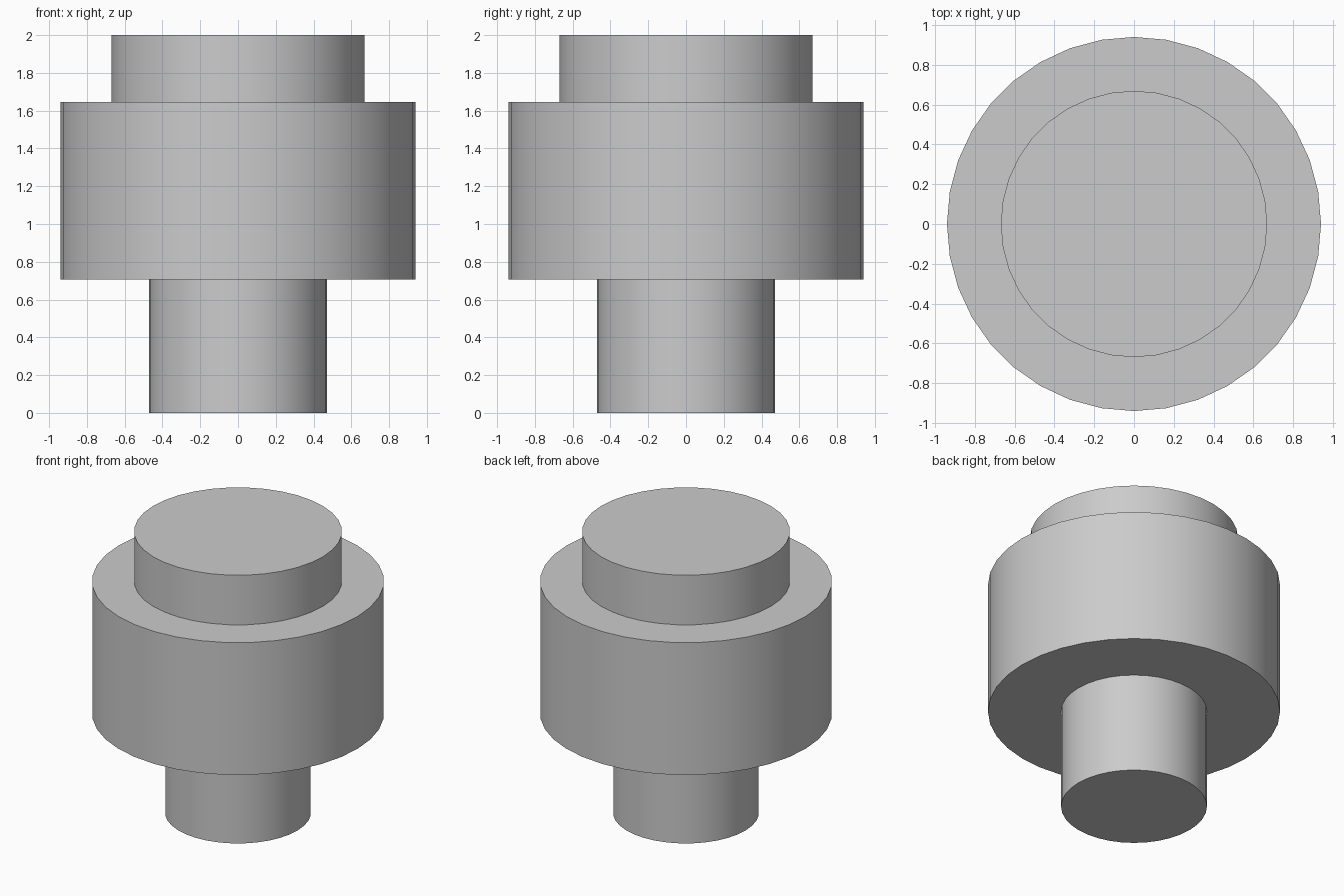
import bpy
import math

if "Cube" in bpy.data.objects:
    bpy.data.objects.remove(bpy.data.objects["Cube"])

SIDES = 36


def disc(name, radius, bottom, top):
    """Upright cylinder between two heights, rounded wall with sharp rims."""
    bpy.ops.mesh.primitive_cylinder_add(
        vertices=SIDES, radius=radius, depth=top - bottom,
        location=(0, 0, (bottom + top) / 2))
    obj = bpy.context.object
    obj.name = name
    bpy.ops.object.shade_smooth_by_angle(angle=math.radians(30))
    return obj


# Narrow stem, wide body and top cap, stacked from the floor up
disc("stem", 0.47, 0.0, 0.706)
disc("body", 0.941, 0.706, 1.647)
disc("top_cap", 0.67, 1.647, 2.0)
